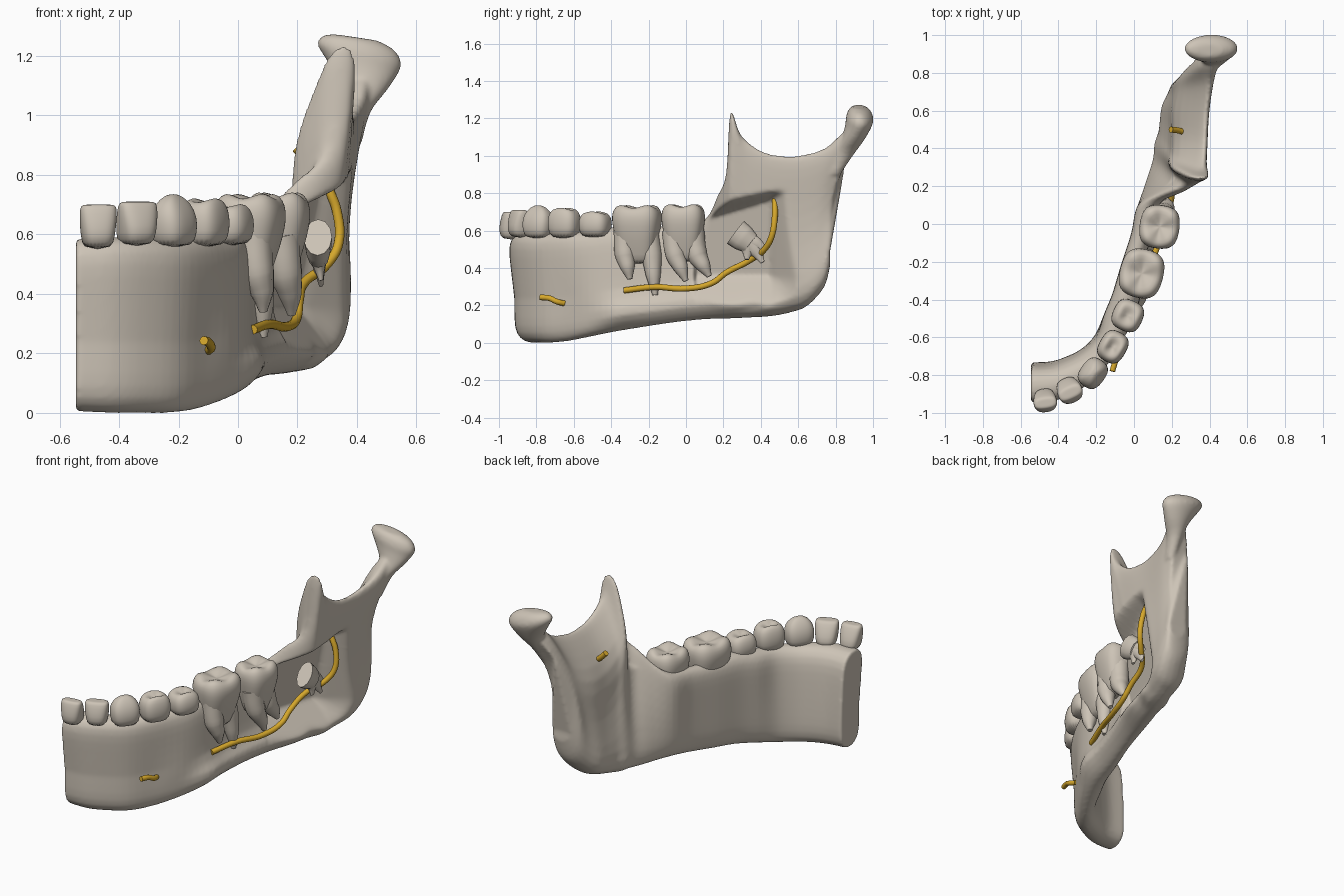
import bpy, bmesh, math
from mathutils import Vector

if "Cube" in bpy.data.objects:
    bpy.data.objects.remove(bpy.data.objects["Cube"])

def material(name, rgb):
    m = bpy.data.materials.new(name)
    m.diffuse_color = (*rgb, 1)
    m.use_nodes = True
    m.node_tree.nodes["Principled BSDF"].inputs["Base Color"].default_value = m.diffuse_color
    return m

BONE = material("bone", (0.61, 0.55, 0.47))
NERVE = material("nerve_gold", (0.67, 0.39, 0.025))

def add(name, data):
    ob = bpy.data.objects.new(name, data)
    bpy.context.collection.objects.link(ob)
    return ob

def bake(ob, mat, angle=50):
    """Replace an object by its evaluated, smooth-shaded mesh."""
    bpy.context.view_layer.update()
    dg = bpy.context.evaluated_depsgraph_get()
    me = bpy.data.meshes.new_from_object(ob.evaluated_get(dg))
    name, mw = ob.name, ob.matrix_world.copy()
    bpy.data.objects.remove(ob)
    me.materials.clear()
    me.materials.append(mat)
    me.shade_smooth()
    me.set_sharp_from_angle(angle=math.radians(angle))
    new = add(name, me)
    new.matrix_world = mw
    return new

def tube(name, pts, radii, mat):
    cu = bpy.data.curves.new(name, 'CURVE')
    cu.dimensions = '3D'
    cu.bevel_depth = 1
    cu.bevel_resolution = 4
    cu.resolution_u = 6
    cu.use_fill_caps = True
    sp = cu.splines.new('BEZIER')
    sp.bezier_points.add(len(pts) - 1)
    for b, p, r in zip(sp.bezier_points, pts, radii):
        b.co, b.radius = p, r
        b.handle_left_type = b.handle_right_type = 'AUTO'
    return bake(add(name, cu), mat)

def loft(bm, rings):
    vs = [[bm.verts.new(p) for p in r] for r in rings]
    n = len(vs[0])
    for a, b in zip(vs, vs[1:]):
        for i in range(n):
            bm.faces.new((a[i], a[(i + 1) % n], b[(i + 1) % n], b[i]))
    bm.faces.new(vs[0][::-1])
    bm.faces.new(vs[-1])
    bmesh.ops.recalc_face_normals(bm, faces=bm.faces)

def smooth_rings(rings, sub):
    """Catmull-Rom in-betweens of a row of rings."""
    out, last = [], len(rings) - 1
    for k in range(last):
        a, b, c, d = (rings[min(max(j, 0), last)] for j in (k - 1, k, k + 1, k + 2))
        for s in range(sub):
            t = s / sub
            out.append([q + .5 * t * ((r - p) + t * ((2 * p - 5 * q + 4 * r - w) + t * (3 * (q - r) + w - p)))
                        for p, q, r, w in zip(a, b, c, d)])
    return out + [rings[-1]]

# --- jaw bone: upright sections swept along the arch ---
# body: outer x,y  inner x,y  bottom z  top z
body = [
    (-.545, -.96, -.545, -.73, .005, .585), (-.42, -.95, -.44, -.725, .0, .59),
    (-.30, -.90, -.36, -.70, .0, .59), (-.18, -.81, -.28, -.66, .0, .585),
    (-.08, -.67, -.21, -.59, .01, .59), (-.01, -.52, -.16, -.48, .035, .60),
    (.035, -.38, -.115, -.37, .06, .62), (.055, -.22, -.07, -.22, .085, .62),
    (.095, -.05, -.015, -.05, .11, .63), (.15, .10, .02, .10, .125, .66)]
# ramus: outer x, inner x, y, z at the bottom, then the same at the top
ramus = [
    (.22, .05, .26, .13, .29, .16, .17, .79), (.27, .07, .36, .135, .37, .27, .215, .91),
    (.31, .085, .44, .14, .405, .305, .238, 1.235), (.34, .095, .51, .15, .40, .335, .295, 1.11),
    (.36, .105, .57, .165, .405, .35, .42, 1.02), (.38, .12, .63, .185, .415, .355, .58, 1.0),
    (.395, .16, .69, .235, .44, .365, .74, 1.04), (.40, .20, .745, .31, .47, .36, .85, 1.13),
    (.40, .24, .772, .42, .47, .37, .93, 1.12)]
stations = [(Vector((a, b, e)), Vector((c, d, e)), Vector((a, b, f)), Vector((c, d, f)))
            for a, b, c, d, e, f in body]
stations += [(Vector((a, c, d)), Vector((b, c, d)), Vector((e, g, h)), Vector((f, g, h)))
             for a, b, c, d, e, f, g, h in ramus]
bows = {13: (.01, 0), 14: (.02, 0), 15: (.03, 0), 16: (.042, .02), 17: (.058, .045), 18: (.06, .065)}
N = 16
rings = []
for k, (bl, bmed, tl, tm) in enumerate(stations):
    def point(t, side):
        outer, inner = bl.lerp(tl, t), bmed.lerp(tm, t)
        if k < 5:       # front teeth lean forward over the chin
            outer, inner = (outer.lerp(inner, .18 * min(1, (1 - t) / .6)),
                            inner.lerp(outer, .15 * t * t))
        if 6 <= k <= 10:  # thick lower border under the exposed roots
            outer.x += .045 * math.exp(-((t - .17) / .13) ** 2)
        if 12 <= k <= 16:  # inner swelling of the ramus below the notch
            inner.x -= (.03 if k == 16 else .045) * math.exp(-((t - .7) / .2) ** 2)
        w = max(0, 1 - abs(2 * t - 1) ** (14 if k == 12 else 7)) ** .5
        p = (outer + inner) / 2 + (outer - inner) / 2 * w * side
        s, (bx, by) = math.sin(math.pi * t), bows.get(k, (0, 0))
        return p - Vector((s * bx, s * by, 0))
    ts = [(1 - math.cos(math.pi * i / N)) / 2 for i in range(N + 1)]
    rings.append([point(t, 1) for t in ts] + [point(t, -1) for t in ts[-2:0:-1]])
bm = bmesh.new()
loft(bm, smooth_rings(rings, 4))
# flared condyle: x, y, z, radius x, radius y, tilt
head = [(.39, .79, .90, .025, .035, 0), (.405, .85, 1.01, .04, .05, 0), (.425, .895, 1.09, .075, .062, -.1),
        (.415, .925, 1.17, .125, .073, -.22), (.408, .928, 1.21, .142, .072, -.22),
        (.405, .925, 1.245, .12, .055, -.2), (.40, .92, 1.262, .07, .03, -.15)]
loft(bm, smooth_rings([[Vector((x + rx * math.cos(a), y + ry * math.sin(a), z + s * rx * math.cos(a)))
      for a in (math.tau * i / 28 for i in range(28))] for x, y, z, rx, ry, s in head], 3))
me = bpy.data.meshes.new("jaw_bone")
bm.to_mesh(me)
jaw = add("jaw_bone", me)
rm = jaw.modifiers.new("fuse", 'REMESH')
rm.mode, rm.voxel_size = 'VOXEL', .01
jaw = bake(jaw, BONE)
# soft window carved in the outer face of the ramus
for v in jaw.data.vertices:
    x, y, z = v.co
    if y > .05 and z < .95:
        d = math.hypot(max(1.2 * (y - .45), 0), max(2.5 * (z - (.66 + .30 * (y - .1))), 0), max(.36 - z, 0))
        f = .10 + .21 * z - .3 * (.4 - min(y, .48)) + d
        v.co.x = x - .01 * math.log(1 + math.exp(min((x - f) / .01, 60)))
sm = jaw.modifiers.new("soften", 'SMOOTH')
sm.factor, sm.iterations = .5, 8
jaw = bake(jaw, BONE, 60)

# --- teeth ---
# (height fraction, width scale, depth scale, cusp height) up the crown
PROFILES = {
    'incisor': [(0, .78, .8, 0), (.3, .9, .95, 0), (.65, 1, .75, 0), (.93, 1, .5, 0),
                (1, .88, .36, 0), (1.0, .4, .15, 0)],
    'canine': [(0, .82, .8, 0), (.3, .96, 1, 0), (.6, 1, .95, 0), (.85, .8, .65, 0),
               (1, .4, .3, 0), (1.03, .1, .1, 0)],
    'premolar': [(0, .84, .8, 0), (.35, .98, 1, 0), (.65, 1, .98, 0), (.88, .84, .82, .02),
                 (.97, .57, .55, .05), (.87, .25, .25, .02), (.84, .08, .08, 0)],
    'molar': [(0, .55, .42, 0), (.15, .68, .55, 0), (.4, .84, .8, 0), (.65, .97, .98, 0), (.8, 1, 1, 0),
              (.92, .93, .91, .015), (.98, .74, .70, .035), (.93, .38, .36, .02), (.9, .1, .1, 0)]}

def crown(name, kind, x, y, deg, w, d, z0, z1):
    bm = bmesh.new()
    rings = []
    for t, sw, sd, cusp in PROFILES[kind]:
        ring = []
        for i in range(24):
            a = 2 * math.pi * i / 24
            c, s = math.cos(a), math.sin(a)
            q = (c ** 4 + s ** 4) ** -.17   # rounded square
            h = t - cusp * math.cos((4 if kind == 'molar' else 2) * a)
            lean = -.02 * t if kind == 'incisor' else 0
            ring.append((c * q * sw * w / 2, s * q * sd * d / 2 + lean, z0 + h * (z1 - z0)))
        rings.append(ring)
    loft(bm, rings)
    me = bpy.data.meshes.new(name)
    bm.to_mesh(me)
    ob = add(name, me)
    ob.location = (x, y, 0)
    ob.rotation_euler.z = math.radians(deg)
    sub = ob.modifiers.new("round", 'SUBSURF')
    sub.levels = sub.render_levels = 1
    return bake(ob, BONE, 80)

for row in [
    ("central_incisor", 'incisor', -.472, -.928, 8, .125, .14, .55, .70),
    ("lateral_incisor", 'incisor', -.345, -.875, 24, .135, .155, .56, .71),
    ("canine", 'canine', -.218, -.79, 54, .17, .14, .555, .73),
    ("first_premolar", 'premolar', -.112, -.65, 60, .175, .15, .555, .725),
    ("second_premolar", 'premolar', -.033, -.485, 66, .17, .165, .56, .705),
    ("first_molar", 'molar', .04, -.262, 76, .265, .235, .42, .74),
    ("second_molar", 'molar', .135, -.015, 82, .235, .215, .43, .745)]:
    crown(*row)

# exposed molar roots
for name, x, spans in [("first_molar_root", .05, ((-.325, -.325, -.30, .34), (-.21, -.185, -.165, .255))),
                       ("second_molar_root", .145, ((-.07, -.055, .0, .33), (.035, .06, .125, .355)))]:
    for i, (y0, y1, y2, z) in enumerate(spans):
        tube(f"{name}_{i + 1}", [(x, y0, .60), (x + .015, y1, .47), (x + .03, (y1 + y2) / 2, (.47 + z) / 2),
                                 (x + .035, y2, z)], [.062, .056, .040, .014], BONE)

# tilted wisdom tooth with a flat cut crown
wisdom = [("crown", [(.268, .265, .59), (.27, .305, .56), (.272, .345, .53)], [.076, .072, .058])]
for i, (y, z) in enumerate(((.41, .43), (.425, .495), (.325, .445))):
    wisdom.append((f"root_{i + 1}", [(.27, .31, .555), (.275, (.31 + y) / 2 + .01, (.56 + z) / 2), (.285, y, z)],
                   [.05, .036, .012]))
for part, pts, radii in wisdom:
    ob = tube("wisdom_tooth_" + part, pts, radii, BONE)
    for v in ob.data.vertices:
        v.co.x = .27 + (v.co.x - .27) * .62

# --- nerve ---
path = [(.05, -.33, .28), (.105, -.17, .298), (.165, 0, .29), (.198, .14, .32), (.205, .215, .375),
        (.225, .34, .44), (.30, .42, .50), (.338, .458, .57), (.332, .475, .68), (.31, .475, .74),
        (.27, .485, .82), (.235, .495, .85), (.195, .50, .89)]
tube("main_nerve", path, [.016] * len(path), NERVE)
tube("front_nerve_stub", [(-.115, -.78, .243), (-.10, -.73, .238), (-.09, -.69, .22), (-.10, -.65, .21)], [.015] * 4, NERVE)
